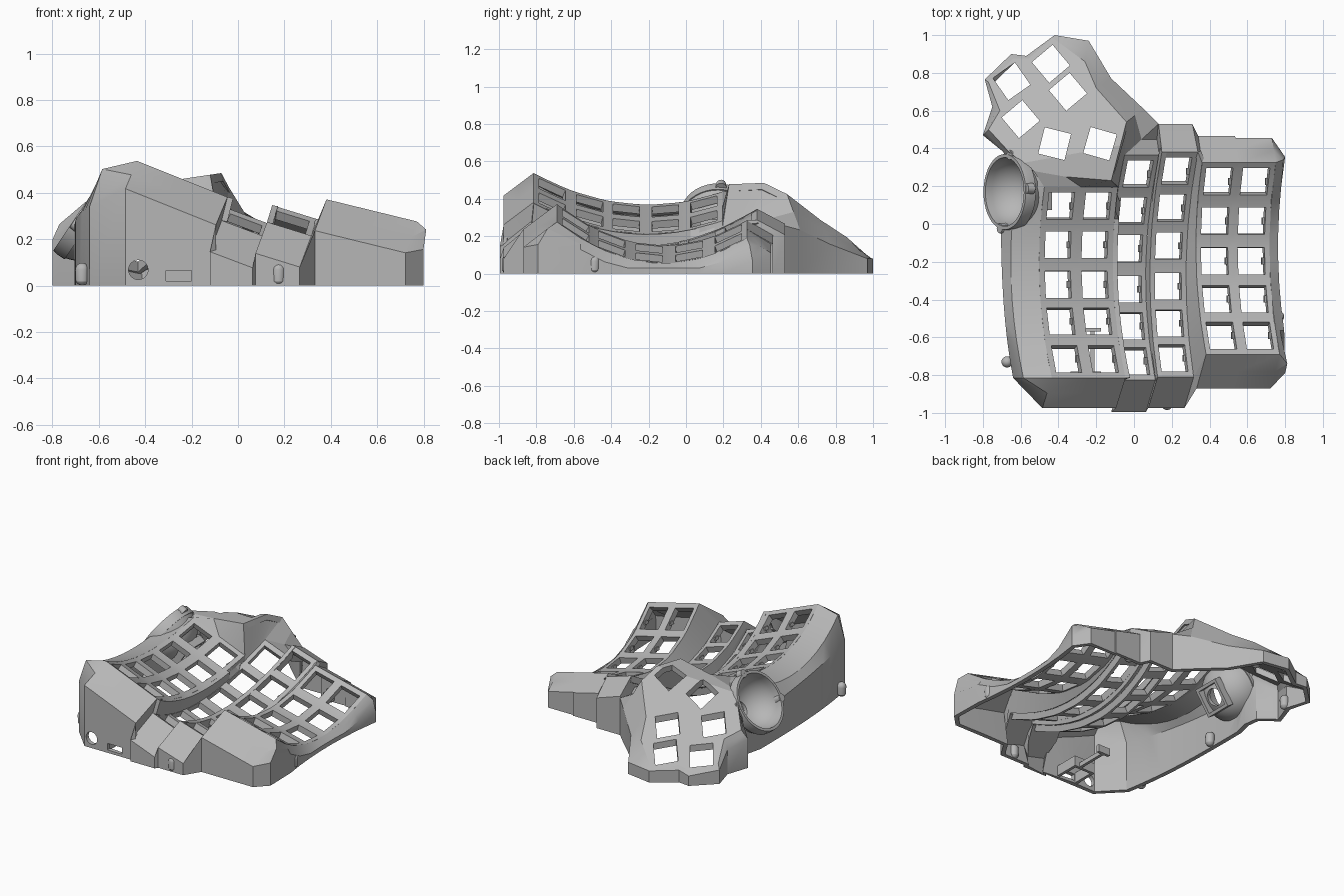
import bpy, bmesh, math
from mathutils import Vector, Matrix

if "Cube" in bpy.data.objects:
    bpy.data.objects.remove(bpy.data.objects["Cube"])

grey = bpy.data.materials.new("plain grey")
grey.diffuse_color = (0.47, 0.47, 0.47, 1)
grey.use_nodes = True
grey.node_tree.nodes["Principled BSDF"].inputs["Base Color"].default_value = grey.diffuse_color


def finish(name, bm, thick=0.0, angle=25, recalc=True, weld=.0005, cuts=()):
    """Turn a bmesh into an object, thicken it inwards, cut openings, then shade."""
    bmesh.ops.remove_doubles(bm, verts=bm.verts, dist=weld)
    if recalc:
        bmesh.ops.recalc_face_normals(bm, faces=bm.faces)
    me = bpy.data.meshes.new(name)
    bm.to_mesh(me)
    bm.free()
    ob = bpy.data.objects.new(name, me)
    bpy.context.collection.objects.link(ob)
    me.materials.append(grey)
    bpy.context.view_layer.objects.active = ob
    ob.select_set(True)
    if thick:
        m = ob.modifiers.new("thickness", 'SOLIDIFY')
        m.thickness, m.offset = thick, -1
        bpy.ops.object.modifier_apply(modifier=m.name)
    for c in cuts:
        m = ob.modifiers.new("opening", 'BOOLEAN')
        m.operation, m.object, m.solver = 'DIFFERENCE', c, 'EXACT'
        bpy.ops.object.modifier_apply(modifier=m.name)
    bpy.ops.object.shade_smooth_by_angle(angle=math.radians(angle))
    ob.select_set(False)
    return ob


def cutter(name, maker):
    b = bmesh.new()
    maker(b)
    ob = finish(name, b)
    ob.hide_render = True
    ob.hide_set(True)
    return ob


def quad(bm, *pts):
    pts = [Vector(p) for p in pts]
    uniq = [p for i, p in enumerate(pts) if (p - pts[i - 1]).length > 1e-4]
    if len(uniq) > 2:
        bm.faces.new([bm.verts.new(p) for p in uniq])


def strip(bm, a, b):
    for i in range(len(a) - 1):
        quad(bm, a[i], a[i + 1], b[i + 1], b[i])


def face_up(bm):
    for f in bm.faces:
        f.normal_update()
        if f.normal.z < 0:
            f.normal_flip()


def box(bm, mat, size):
    bmesh.ops.create_cube(bm, size=1, matrix=mat @ Matrix.Diagonal((*size, 1)))


# Key columns: centre x, lowest z, y of it, tilt, half width, curvature, row centres
H, V = 0.073, 0.071
LEFT = [-.715, -.515, -.32, -.11, .095]
MID = [-.725, -.54, -.345, -.13, .07, .265]
RIGHT = [-.59, -.397, -.196, .016, .225]
COLS = [(-.405, .33, -.2, .38, .105, .48, LEFT), (-.21, .252, -.2, .38, .105, .48, LEFT),
        (-.03, .11, -.28, .36, .098, .49, MID),
        (.18, .113, -.28, .3, .1, .49, [r + .015 for r in MID]),
        (.425, .127, -.12, .24, .1004, .7, RIGHT), (.62, .0793, -.12, .24, .1004, .7, RIGHT)]


def surf(c, u, y, d=0.0):
    x0, z0, y0, t, w, k, _ = COLS[c]
    r = k * (y - y0) ** 2 + d
    return Vector((x0 + u * math.cos(t) + r * math.sin(t), y,
                   z0 - u * math.sin(t) + r * math.cos(t)))


def ends(c):
    return COLS[c][6][0] - .1, COLS[c][6][-1] + .1


def edge(c, s, y0, y1, n=12):
    """Points along the left (s=-1) or right (s=1) edge of a column."""
    return [surf(c, s * COLS[c][4], y0 + (y1 - y0) * i / n) for i in range(n + 1)]


# Key plate with square openings
bm = bmesh.new()
tabs = bmesh.new()
for c, (x0, z0, yy, t, w, k, rows) in enumerate(COLS):
    lines = [rows[0] - .1]
    for i, r in enumerate(rows):
        lines += [r - V, r + V]
        lines.append((r + rows[i + 1]) / 2 if i + 1 < len(rows) else r + .1)
        p = surf(c, H - .002, r, -.025)
        box(tabs, Matrix.Translation(p) @ Matrix.Rotation(t, 4, 'Y'), (.016, .035, .022))
    us = [-w, -H, H, w]
    for j in range(len(lines) - 1):
        for i in range(3):
            if i == 1 and j % 3 == 1:
                continue
            quad(bm, *[surf(c, u, y) for u, y in
                       ((us[i], lines[j]), (us[i + 1], lines[j]),
                        (us[i + 1], lines[j + 1]), (us[i], lines[j + 1]))])
finish("key_plate", bm, .042, recalc=False, weld=.003)
finish("switch_tabs", tabs, recalc=False)

# Steps joining neighbouring columns of different height
bm = bmesh.new()
for c in (1, 2, 3):
    a0, a1 = ends(c)
    b0, b1 = ends(c + 1)
    if c == 1:
        b1 = a1
    strip(bm, edge(c + 1, -1, b0, b1), edge(c, 1, a0, a1))
face_up(bm)
finish("column_steps", bm, .025, recalc=False)


# Thumb deck: outline lifted on to two sloping planes, with rotated openings
def lift(x, y):
    z = .26 + .25 * (x + .35) - .55 * (y - .70)
    return Vector((x, y, min(z, .475 + .15 * (x + .14))))


RIM = [(-.04, .54), (-.2, .72), (-.26, .86), (-.43, .985), (-.56, .875), (-.64, .875),
       (-.77, .75), (-.71, .6), (-.77, .5), (-.66, .38), (-.53, .28)]
KEYS = [(-.44, .848, 40), (-.35, .70, 40), (-.648, .755, 35),
        (-.60, .555, 40), (-.42, .425, -14), (-.18, .425, -16)]
bm = bmesh.new()
bm.faces.new([bm.verts.new((x, y, 0)) for x, y in RIM + [(-.36, .25), (-.12, .23)]])
bmesh.ops.bisect_plane(bm, geom=bm.verts[:] + bm.edges[:] + bm.faces[:],
                       plane_co=(-.14, .70 + (.26 + .0525 - .475) / .55, 0),
                       plane_no=(.1, -.55, 0))
for v in bm.verts:
    v.co = lift(v.co.x, v.co.y)
bmesh.ops.triangulate(bm, faces=bm.faces)
face_up(bm)


def key_boxes(b):
    for x, y, a in KEYS:
        box(b, Matrix.Translation((x, y, .3)) @ Matrix.Rotation(math.radians(a), 4, 'Z'),
            (.143, .143, 1))


finish("thumb_deck", bm, .038, recalc=False, cuts=[cutter("key_cutter", key_boxes)])

# Facets joining the thumb deck to the key plate
bm = bmesh.new()
yb = ends(0)[1]
W0 = COLS[0][4]
front = [lift(-.53, .28), lift(-.36, .25), lift(-.12, .23), lift(-.12, .23)]
back = [surf(0, -W0, yb), surf(0, W0, yb), surf(1, -W0, yb), surf(1, W0, yb)]
strip(bm, back, front)
side = edge(2, -1, yb, ends(2)[1], 4)
corner, tip = lift(-.12, .23), lift(-.04, .54)
quad(bm, back[3], side[0], corner)
strip(bm, side, [corner.lerp(tip, i / 4) for i in range(5)])
face_up(bm)
finish("deck_facets", bm, .025, recalc=False)

# Outer wall: plate edge, shoulder, outer edge, ground
ring = []


def add(p, q, m=None):
    p, q = Vector(p), Vector(q)
    ring.append((p, Vector(m) if m else p.lerp(q, .5), q, Vector((q.x, q.y, 0))))


for c, y in enumerate((-.975, -.975, -.995, -.975, -.87, -.87)):      # front
    for s in (-1, 1):
        p = surf(c, s * COLS[c][4], ends(c)[0])
        add(p, (p.x - .05, y, p.z - (.12 if c < 2 else .135)))
for i, p in enumerate(edge(5, 1, *ends(5), 8)):                        # right
    last = i in (0, 8)
    q = Vector((min(.8, p.x + (.06 if last else .045)),
                p.y + (-.1 if i == 0 else .03 if i == 8 else 0),
                max(.03, p.z - (.12 if last else .06))))
    add(p, q, (p.x + .04, (p.y + q.y) / 2, p.z - .035) if last else None)
for c, y in ((5, .455), (4, .465), (3, .53), (2, .53)):                # back
    for s in (1, -1):
        p = surf(c, s * COLS[c][4], ends(c)[1])
        add(p, (max(p.x - .03, .13 - .02 * (s > 0)) if c < 4 else p.x - .02,
                y, p.z - .08))
OUT = [(.05, .61), (-.12, .77), (-.24, .97), (-.42, 1.0), (-.57, .89), (-.65, .9),
       (-.79, .765), (-.75, .62), (-.80, .47), (-.69, .38), (-.68, .30)]
for (x, y), (a, b) in zip(RIM, OUT):                                   # thumb
    p = lift(x, y)
    add(p, (a, b, .08 if b > .95 else p.z * (.75 if a < -.2 else .55)))
for i, p in enumerate(reversed(edge(0, -1, *ends(0), 10))):            # left
    k = i / 10
    x = -.705 + .065 * k ** 3
    add(p, (x, p.y, .24 + .1 * k), (p.x - .15, p.y, p.z - .035))
bm = bmesh.new()
for i in range(len(ring)):
    for k in range(3):
        a, b = ring[i - 1], ring[i]
        quad(bm, a[k + 1], b[k + 1], b[k], a[k])
cuts = [
    cutter("socket_cutter", lambda b: bmesh.ops.create_uvsphere(
        b, u_segments=32, v_segments=16, radius=.195, matrix=Matrix.Translation((-.68, .17, .31)))),
    cutter("jack_cutter", lambda b: bmesh.ops.create_cone(
        b, cap_ends=True, segments=24, radius1=.042, radius2=.042, depth=.2,
        matrix=Matrix.Translation((-.43, -.95, .068)) @ Matrix.Rotation(math.pi / 2, 4, 'X'))),
    cutter("port_cutter", lambda b: box(b, Matrix.Translation((-.255, -.95, .042)), (.11, .2, .045)))]
finish("outer_wall", bm, .03, 30, cuts=cuts)

# Ball socket: bowl and flange turned around a tilted axis
axis = Vector((-.83, 0, .56)).normalized()
up = Vector((axis.z, 0, -axis.x))
across = axis.cross(up)
place = Matrix.Translation((-.675, .17, .31)) @ Matrix((up, across, axis)).transposed().to_4x4()
prof = [(.18 * math.sin(a), -.18 * math.cos(a)) for a in
        [math.radians(18 + 72 * i / 8) for i in range(9)]]
prof += [(.182, .012), (.2, .012), (.204, -.01), (.204, -.05)]
prof += [(.204 * math.sin(a), -.204 * math.cos(a)) for a in
         [math.radians(76 - 60 * i / 7) for i in range(8)]]
bm = bmesh.new()
N = 40
pts = [[place @ Vector((r * math.cos(2 * math.pi * s / N), r * math.sin(2 * math.pi * s / N), z))
        for r, z in prof + prof[:1]] for s in range(N + 1)]
for s in range(N):
    strip(bm, pts[s], pts[s + 1])
finish("ball_socket", bm, 0, 35)
# Mounting ears on the flange
bm = bmesh.new()
for d in (5, 78, 255):
    a = math.radians(d)
    bmesh.ops.create_cone(bm, cap_ends=True, segments=16, radius1=.03, radius2=.026, depth=.04,
                          matrix=place @ Matrix.Translation((.2 * math.cos(a), .2 * math.sin(a), -.01)))
finish("socket_ears", bm)
# Sensor holder behind the bowl
bm = bmesh.new()
for s in range(4):
    m = place @ Matrix.Rotation(s * math.pi / 2, 4, 'Z') @ Matrix.Translation((.085, 0, -.2))
    box(bm, m, (.02, .19, .05))
finish("sensor_holder", bm, recalc=False)

# Port holder inside the front wall
bm = bmesh.new()
for x, y, sx, sy, sz in ((-.325, -.87, .02, .16, .07), (-.185, -.87, .02, .16, .07),
                         (-.255, -.79, .16, .02, .07), (-.22, -.56, .09, .02, .05),
                         (-.22, -.67, .02, .22, .03)):
    box(bm, Matrix.Translation((x, y, sz / 2 + .005)), (sx, sy, sz))
finish("port_holder", bm, recalc=False)

# Round-topped screw posts along the base
for x, y in ((-.672, -.73), (.765, -.49), (.175, -.955), (.4, .43), (-.25, .88), (-.72, .6), (-.66, -.05)):
    bm = bmesh.new()
    bmesh.ops.create_uvsphere(bm, u_segments=16, v_segments=8, radius=.03)
    for v in bm.verts:
        v.co += Vector((x, y, .068 if v.co.z > -.001 else .03))
        v.co.z = max(v.co.z, 0)
    finish("screw_post", bm)
